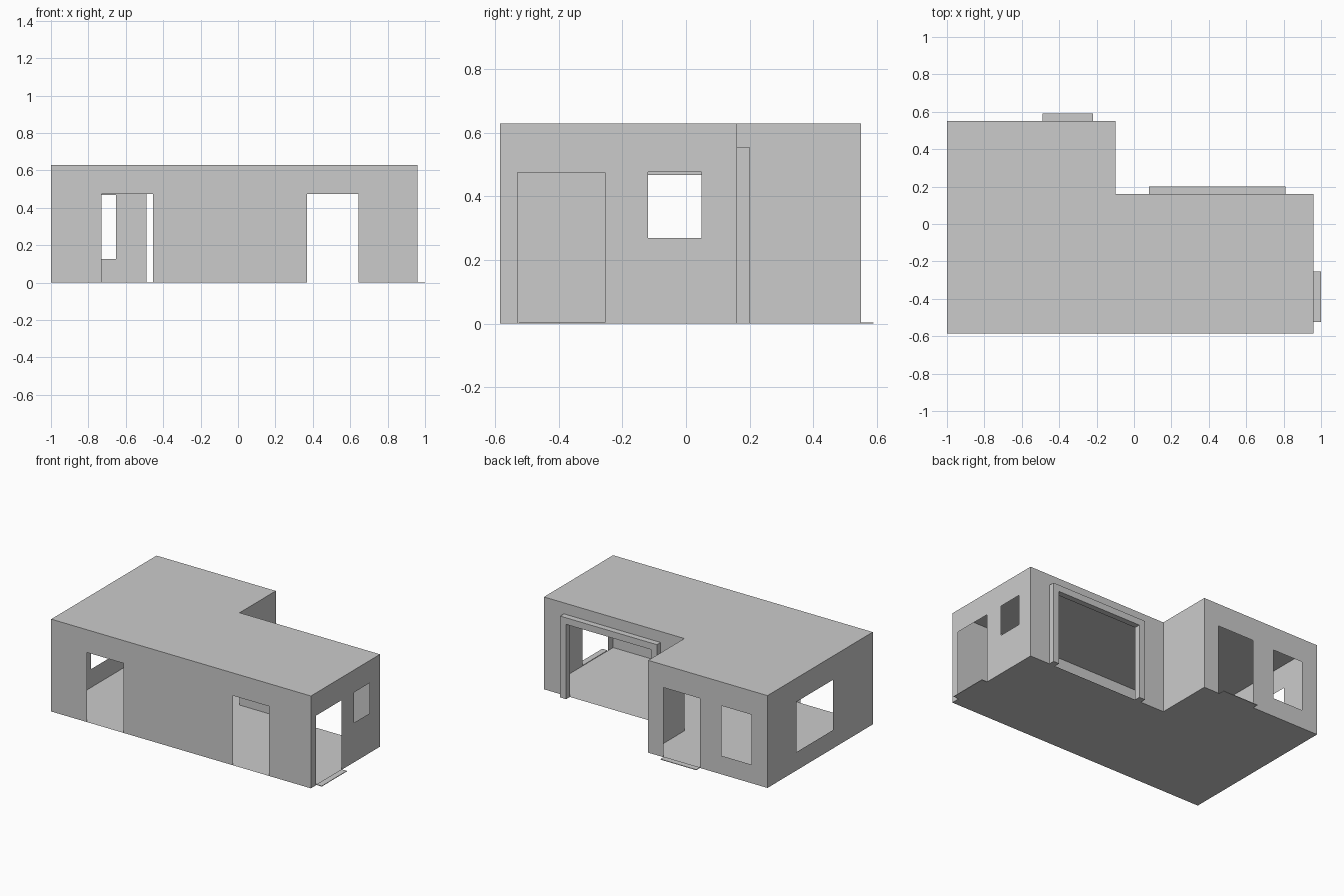
import bpy, bmesh
from mathutils import Vector

cube = bpy.data.objects.get("Cube")
if cube:
    bpy.data.objects.remove(cube, do_unlink=True)

# One plain grey for everything
grey = bpy.data.materials.new("plain_grey")
grey.use_nodes = True
grey.diffuse_color = (0.6, 0.6, 0.6, 1)
grey.node_tree.nodes["Principled BSDF"].inputs["Base Color"].default_value = (0.6, 0.6, 0.6, 1)

H = 0.63          # building height
DOOR = 0.475      # door height
# Footprint of the L-shaped plan, counter-clockwise from above
PLAN = [(-1, -0.585), (0.96, -0.585), (0.96, 0.16), (-0.1, 0.16), (-0.1, 0.55), (-1, 0.55)]


def finish(name, bm):
    mesh = bpy.data.meshes.new(name)
    bm.to_mesh(mesh)
    bm.free()
    mesh.materials.append(grey)
    obj = bpy.data.objects.new(name, mesh)
    bpy.context.collection.objects.link(obj)
    return obj


def wall(name, a, b, openings=()):
    """Thin wall from a to b; openings are (u0, u1, z0, z1) in the wall's world x or y."""
    axis = 0 if a[1] == b[1] else 1
    us = sorted({a[axis], b[axis], *(u for o in openings for u in o[:2])})
    zs = sorted({0, H, *(z for o in openings for z in o[2:])})
    if b[axis] < a[axis]:
        us.reverse()                       # keeps the normals pointing outward
    bm = bmesh.new()

    def point(u, z):
        return bm.verts.new((u, a[1], z) if axis == 0 else (a[0], u, z))

    for u0, u1 in zip(us, us[1:]):
        for z0, z1 in zip(zs, zs[1:]):
            u, z = (u0 + u1) / 2, (z0 + z1) / 2
            if not any(o[0] < u < o[1] and o[2] < z < o[3] for o in openings):
                bm.faces.new([point(u0, z0), point(u1, z0), point(u1, z1), point(u0, z1)])
    bmesh.ops.remove_doubles(bm, verts=bm.verts, dist=1e-5)
    return finish(name, bm)


def slab(name, z, up):
    bm = bmesh.new()
    face = bm.faces.new([bm.verts.new((x, y, z)) for x, y in PLAN])
    if not up:
        face.normal_flip()
    return finish(name, bm)


def box(name, low, high):
    bm = bmesh.new()
    bmesh.ops.create_cube(bm, size=1)
    low, high = Vector(low), Vector(high)
    for v in bm.verts:
        v.co = (low + high) / 2 + v.co * (high - low)
    return finish(name, bm)


# Floor and flat roof
slab("floor", 0, False)
slab("roof", H, True)

# Walls with their door and window openings, around the plan
names = ["front_wall", "left_wall", "wing_back_wall", "inner_corner_wall", "back_wall", "right_wall"]
openings = {
    "front_wall": [(-0.73, -0.455, 0, DOOR), (0.37, 0.645, 0, DOOR)],
    "left_wall": [(-0.53, -0.255, 0, DOOR), (-0.12, 0.048, 0.27, 0.477)],
    "wing_back_wall": [(0.125, 0.765, 0, 0.51)],
    "back_wall": [(-0.49, -0.215, 0, DOOR), (-0.88, -0.652, 0.127, 0.468)],
    "right_wall": [(-0.155, 0.235, 0.125, 0.468)],
}
for i, name in enumerate(names):
    wall(name, PLAN[i], PLAN[(i + 1) % len(PLAN)], openings.get(name, ()))

# Casing around the wide back opening
for name, x in (("right_casing_post", 0.08), ("left_casing_post", 0.765)):
    box(name, (x, 0.16, 0), (x + 0.045, 0.2, 0.51))
box("casing_header", (0.08, 0.16, 0.51), (0.81, 0.2, 0.555))

# Thin door sills
box("back_door_sill", (-0.49, 0.55, 0), (-0.22, 0.59, 0.004))
box("left_door_sill", (0.96, -0.525, 0), (1.0, -0.255, 0.004))
